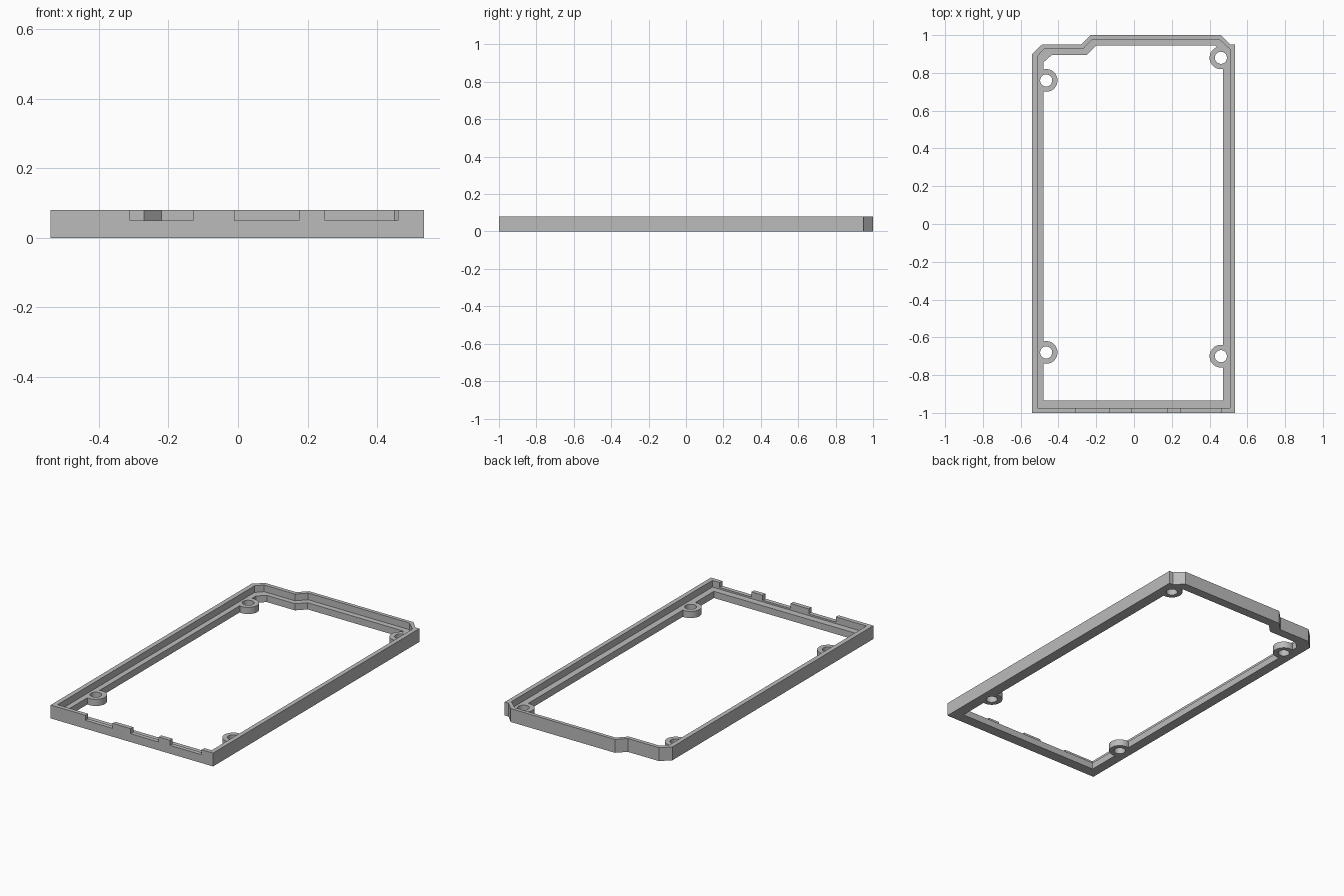
import bpy, bmesh

cube = bpy.data.objects.get("Cube")
if cube:
    bpy.data.objects.remove(cube, do_unlink=True)

HEIGHT, LEDGE, NOTCH = 0.08, 0.04, 0.05

grey = bpy.data.materials.new("plain grey")
grey.use_nodes = True
grey.diffuse_color = (0.5, 0.5, 0.5, 1)
grey.node_tree.nodes["Principled BSDF"].inputs["Base Color"].default_value = (0.5, 0.5, 0.5, 1)


def finish(name, bm):
    bmesh.ops.recalc_face_normals(bm, faces=bm.faces)
    mesh = bpy.data.meshes.new(name)
    bm.to_mesh(mesh)
    bm.free()
    mesh.materials.append(grey)
    obj = bpy.data.objects.new(name, mesh)
    bpy.context.collection.objects.link(obj)
    return obj


def prism(name, outline, z0, z1):
    bm = bmesh.new()
    face = bm.faces.new([bm.verts.new((x, y, z0)) for x, y in outline])
    out = bmesh.ops.extrude_face_region(bm, geom=[face])
    top = [v for v in out["geom"] if isinstance(v, bmesh.types.BMVert)]
    bmesh.ops.translate(bm, verts=top, vec=(0, 0, z1 - z0))
    return finish(name, bm)


def cylinder(name, centre, radius, z0, z1):
    bm = bmesh.new()
    bmesh.ops.create_cone(bm, cap_ends=True, segments=40, radius1=radius,
                          radius2=radius, depth=z1 - z0)
    bmesh.ops.translate(bm, verts=bm.verts, vec=(*centre, (z0 + z1) / 2))
    return finish(name, bm)


def combine(target, tool, operation):
    mod = target.modifiers.new(operation, 'BOOLEAN')
    mod.operation, mod.solver, mod.object = operation, 'EXACT', tool
    bpy.context.view_layer.objects.active = target
    bpy.ops.object.modifier_apply(modifier=mod.name)
    bpy.data.objects.remove(tool, do_unlink=True)


# Outer body with clipped corners and a stepped back edge
outer = [(-0.54, -1), (0.535, -1), (0.535, 0.95), (0.51, 0.95), (0.46, 1),
         (-0.23, 1), (-0.28, 0.95), (-0.487, 0.95), (-0.54, 0.9)]
# Inside of the thin upper wall
pocket = [(-0.512, -0.975), (0.508, -0.975), (0.508, 0.925), (0.45, 0.978),
          (-0.22, 0.978), (-0.27, 0.926), (-0.475, 0.926), (-0.512, 0.888)]
# Opening inside the ledge
opening = [(-0.48, -0.935), (0.47, -0.935), (0.47, 0.905), (0.43, 0.945),
           (-0.2, 0.945), (-0.25, 0.895), (-0.435, 0.895), (-0.48, 0.855)]

frame = prism("frame", outer, 0, HEIGHT)
combine(frame, prism("pocket_cutter", pocket, LEDGE, 0.2), 'DIFFERENCE')
combine(frame, prism("opening_cutter", opening, -0.1, 0.2), 'DIFFERENCE')

# Screw bosses with through holes
bosses = [(-0.465, 0.76), (0.46, 0.88), (-0.465, -0.68), (0.46, -0.70)]
for centre in bosses:
    combine(frame, cylinder("boss", centre, 0.06, 0, LEDGE), 'UNION')
for centre in bosses:
    combine(frame, cylinder("hole_cutter", centre, 0.032, -0.1, 0.2), 'DIFFERENCE')

# Notches in the front wall
for x0, x1 in [(-0.31, -0.13), (-0.01, 0.175), (0.25, 0.46)]:
    rect = [(x0, -1.1), (x1, -1.1), (x1, -0.95), (x0, -0.95)]
    combine(frame, prism("notch_cutter", rect, NOTCH, 0.2), 'DIFFERENCE')

# Smooth round bosses, sharp edges elsewhere
bpy.ops.object.select_all(action='DESELECT')
frame.select_set(True)
bpy.context.view_layer.objects.active = frame
bpy.ops.object.shade_smooth_by_angle(angle=0.5)
